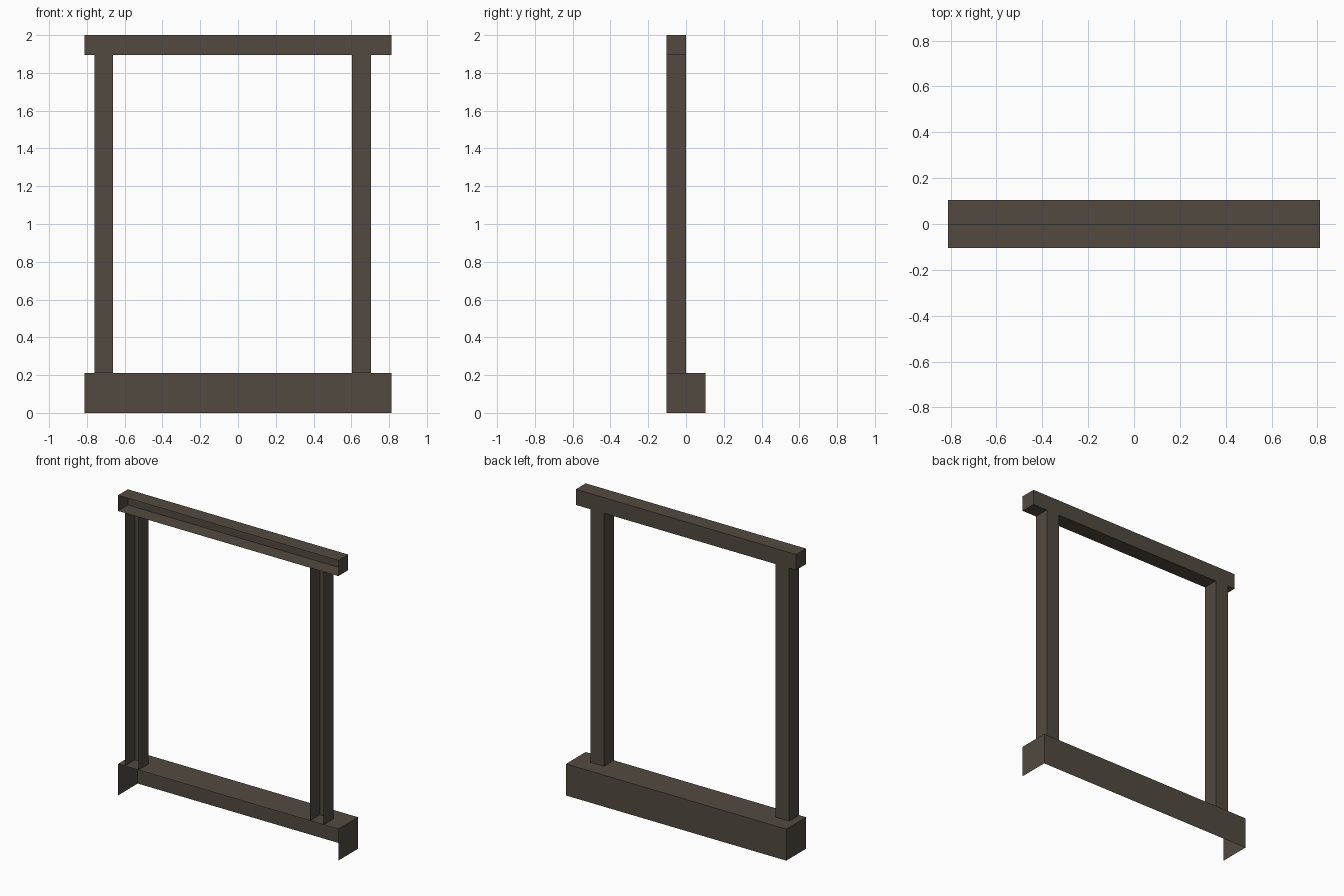
import bpy
import bmesh
from mathutils import Vector

cube = bpy.data.objects.get("Cube")
if cube:
    bpy.data.objects.remove(cube, do_unlink=True)

# Single dark timber colour
wood = bpy.data.materials.new("dark_wood")
wood.use_nodes = True
colour = (0.085, 0.068, 0.052, 1)
wood.diffuse_color = colour
wood.node_tree.nodes["Principled BSDF"].inputs["Base Color"].default_value = colour

FRONT, BOTTOM, TOP = Vector((0, -1, 0)), Vector((0, 0, -1)), Vector((0, 0, 1))


def open_box(name, low, high, open_sides):
    """Box between two corners, with the faces pointing to open_sides removed."""
    low, high = Vector(low), Vector(high)
    bm = bmesh.new()
    bmesh.ops.create_cube(bm, size=1)
    bmesh.ops.scale(bm, vec=high - low, verts=bm.verts)
    bmesh.ops.translate(bm, vec=(low + high) / 2, verts=bm.verts)
    bm.normal_update()
    gone = [f for f in bm.faces if any(f.normal.dot(s) > 0.9 for s in open_sides)]
    bmesh.ops.delete(bm, geom=gone, context='FACES')
    mesh = bpy.data.meshes.new(name)
    bm.to_mesh(mesh)
    bm.free()
    mesh.materials.append(wood)
    obj = bpy.data.objects.new(name, mesh)
    bpy.context.collection.objects.link(obj)
    return obj


HALF_WIDTH, DEPTH = 0.812, 0.104
BASE_TOP, BEAM_BOTTOM = 0.21, 1.896
POST_WIDTH = 0.1

# Deep sill, hollow at the front and underneath
open_box("base_sill", (-HALF_WIDTH, -DEPTH, 0), (HALF_WIDTH, DEPTH, BASE_TOP), [FRONT, BOTTOM])

# Lintel, hollow at the front
open_box("top_beam", (-HALF_WIDTH, -DEPTH, BEAM_BOTTOM), (HALF_WIDTH, 0, 2), [FRONT])

# Upright channels, hollow at the front and open at both ends
for name, x in (("right_post", -0.761), ("left_post", 0.604)):
    open_box(name, (x, -DEPTH, BASE_TOP), (x + POST_WIDTH, 0, BEAM_BOTTOM), [FRONT, BOTTOM, TOP])
